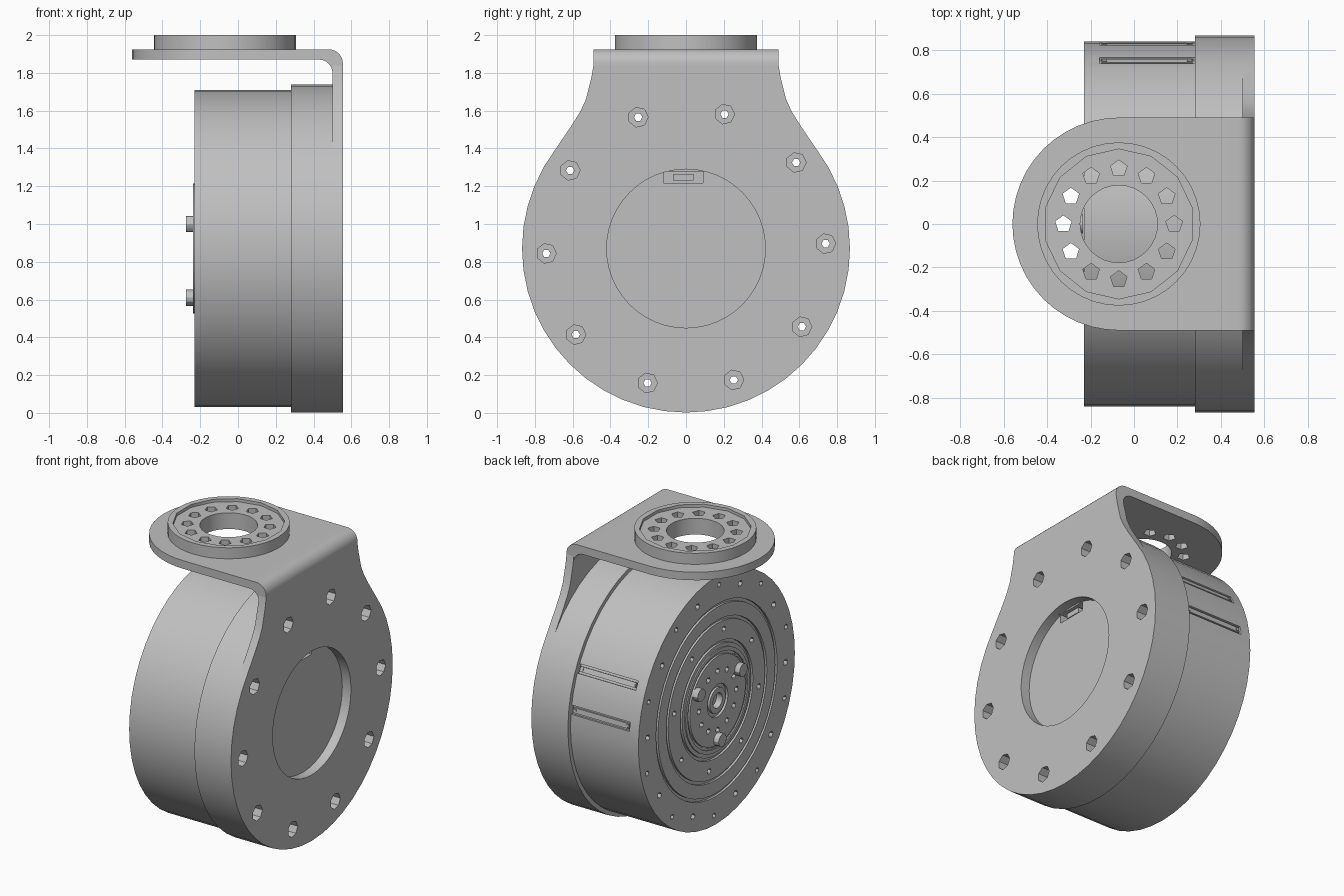
import bpy, bmesh
from math import sin, cos, pi, radians
from mathutils import Matrix, Vector

if "Cube" in bpy.data.objects:
    bpy.data.objects.remove(bpy.data.objects["Cube"], do_unlink=True)

grey = bpy.data.materials.new("machined_grey")
grey.use_nodes = True
colour = (0.527, 0.527, 0.527, 1)
grey.diffuse_color = colour
grey.node_tree.nodes["Principled BSDF"].inputs["Base Color"].default_value = colour

AXLE = 0.87           # height of the motor axis
BODY_R, FLANGE_R = 0.84, 0.868
BACK, SEAM, FACE = -0.23, 0.28, 0.555
HEAD_X = -0.07        # centre of the top ring


def make(name, bm):
    bmesh.ops.recalc_face_normals(bm, faces=bm.faces)
    mesh = bpy.data.meshes.new(name)
    bm.to_mesh(mesh)
    bm.free()
    mesh.materials.append(grey)
    obj = bpy.data.objects.new(name, mesh)
    bpy.context.collection.objects.link(obj)
    return obj


def activate(obj):
    bpy.ops.object.select_all(action='DESELECT')
    obj.select_set(True)
    bpy.context.view_layer.objects.active = obj


def smooth(obj):
    activate(obj)
    bpy.ops.object.shade_smooth_by_angle(angle=radians(30))


def cut(obj, bm):
    cutter = make("cutter", bm)
    cutter.hide_render = True
    mod = obj.modifiers.new("cut", 'BOOLEAN')
    mod.operation, mod.solver, mod.object = 'DIFFERENCE', 'EXACT', cutter
    activate(obj)
    bpy.ops.object.modifier_apply(modifier=mod.name)
    bpy.data.objects.remove(cutter, do_unlink=True)


def lathe(name, profile, steps=48):
    """Revolve (x, radius) points about the motor axis."""
    bm = bmesh.new()
    vs = [bm.verts.new((x, r, AXLE)) for x, r in profile]
    es = [bm.edges.new(pair) for pair in zip(vs, vs[1:])]
    bmesh.ops.spin(bm, geom=vs + es, cent=(0, 0, AXLE), axis=(1, 0, 0),
                   angle=2 * pi, steps=steps, use_duplicate=False)
    bmesh.ops.remove_doubles(bm, verts=bm.verts, dist=0.0001)
    return make(name, bm)


def prism(name, outline, place, lo, hi):
    """Extrude a 2D outline; place maps (u, v, depth) to a point."""
    bm = bmesh.new()
    face = bm.faces.new([bm.verts.new(place(u, v, lo)) for u, v in outline])
    moved = bmesh.ops.extrude_face_region(bm, geom=[face])["geom"]
    shift = Vector(place(0, 0, hi)) - Vector(place(0, 0, lo))
    bmesh.ops.translate(bm, vec=shift,
                        verts=[g for g in moved if isinstance(g, bmesh.types.BMVert)])
    return make(name, bm)


def rod(bm, lo, hi, r, sides, y=0.0, z=AXLE):
    """Cylinder along x."""
    m = Matrix.Translation(((lo + hi) / 2, y, z)) @ Matrix.Rotation(pi / 2, 4, 'Y')
    bmesh.ops.create_cone(bm, cap_ends=True, segments=sides, radius1=r, radius2=r,
                          depth=hi - lo, matrix=m)


def post(bm, lo, hi, r, sides, x=HEAD_X, y=0.0):
    """Cylinder along z."""
    bmesh.ops.create_cone(bm, cap_ends=True, segments=sides, radius1=r, radius2=r,
                          depth=hi - lo, matrix=Matrix.Translation((x, y, (lo + hi) / 2)))


def box(bm, centre, size, turn=0.0):
    """Box, turned about the motor axis."""
    axis = Matrix.Translation((0, 0, AXLE))
    m = axis @ Matrix.Rotation(turn, 4, 'X') @ Matrix.Translation(centre)
    bmesh.ops.create_cube(bm, size=1, matrix=m @ Matrix.Diagonal((*size, 1)))


def rod_ring(bm, lo, hi, r, sides, count, radius, start=0.0):
    for i in range(count):
        a = radians(start) + 2 * pi * i / count
        rod(bm, lo, hi, r, sides, radius * cos(a), AXLE + radius * sin(a))


# Motor housing with grooved rear face and shallow recess in the mounting face
profile = [(BACK, 0)]
for groove in (0.37, 0.52, 0.63):
    profile += [(BACK, groove), (BACK + 0.015, groove),
                (BACK + 0.015, groove + 0.02), (BACK, groove + 0.02)]
profile += [(BACK, BODY_R), (SEAM, BODY_R), (SEAM, FLANGE_R), (FACE, FLANGE_R),
            (FACE, 0.42), (0.49, 0.42), (0.49, 0)]
housing = lathe("motor_housing", profile)

RAILS = (radians(26), radians(8))
bm = bmesh.new()
rod_ring(bm, 0.40, 0.6, 0.053, 7, 10, 0.74, 2)           # flange counterbores
rod_ring(bm, -0.3, BACK + 0.04, 0.018, 6, 10, 0.775, 20)  # rear rim holes
rod_ring(bm, -0.3, BACK + 0.04, 0.02, 6, 8, 0.46, 10)     # rear cover holes
rod(bm, -0.3, -0.18, 0.31, 32)                           # seat for the output disc
box(bm, (0.47, -0.015, 0.378), (0.08, 0.21, 0.06))       # cable socket
for a in RAILS:
    box(bm, (0.06, BODY_R, 0), (0.44, 0.04, 0.06), a)
cut(housing, bm)
bm = bmesh.new()
rod_ring(bm, -0.3, 0.45, 0.022, 6, 10, 0.74, 2)          # through holes
cut(housing, bm)
smooth(housing)

bm = bmesh.new()
box(bm, (0.455, -0.015, 0.378), (0.05, 0.11, 0.035))
make("cable_connector", bm)

# Side rails set in their slots, with end screws
for i, a in enumerate(RAILS):
    bm = bmesh.new()
    box(bm, (0.06, BODY_R - 0.014, 0), (0.42, 0.02, 0.034), a)
    for x in (-0.135, 0.255):
        box(bm, (x, BODY_R - 0.006, 0), (0.02, 0.012, 0.02), a)
    make(f"side_rail_{i + 1}", bm)

# Output disc and drive pins on the rear
disc = lathe("output_disc", [
    (-0.175, 0), (-0.175, 0.305), (-0.228, 0.305), (-0.228, 0.345), (-0.238, 0.345),
    (-0.238, 0.32), (-0.225, 0.32), (-0.225, 0.30), (-0.238, 0.30), (-0.238, 0.11),
    (-0.222, 0.11), (-0.222, 0.085), (-0.238, 0.085), (-0.238, 0.05),
    (-0.195, 0.05), (-0.195, 0)], 32)
bm = bmesh.new()
rod_ring(bm, -0.3, -0.2, 0.02, 6, 12, 0.2)
cut(disc, bm)
smooth(disc)
bm = bmesh.new()
rod_ring(bm, -0.275, -0.2, 0.043, 12, 3, 0.26, 30)
smooth(make("drive_pins", bm))

# Bracket neck, flaring down to the flange
side = [(0.49, 1.84), (0.5, 1.78), (0.53, 1.66), (0.56, 1.595), (0.61, 1.515), (0.702, 1.38)]
arc = [(0.862 * cos(radians(a)), AXLE + 0.862 * sin(radians(a))) for a in range(42, 139, 6)]
outline = side + arc + [(-y, z) for y, z in reversed(side)]
smooth(prism("bracket_neck", outline, lambda y, z, d: (d, y, z), 0.5, FACE))


# Rounded bend joining neck and top plate
def quarter(cx, cz, r):
    return [(cx + r * sin(pi / 2 * i / 8), cz + r * cos(pi / 2 * i / 8)) for i in range(9)]


outer = quarter(FACE - 0.075, 1.85, 0.075)
inner = quarter(0.43, 1.80, 0.07)
bend = ([(0.4, 1.925)] + outer + [(FACE, 1.84), (0.5, 1.84)]
        + [p for p in reversed(inner) if p[1] < 1.84 and p[1] > 1.801] + [])
# The inner curve continues below the neck joint, so follow it in one strip
bend = [(0.4, 1.925)] + outer + [(FACE, 1.8)] + inner[::-1] + [(0.4, 1.87)]
smooth(prism("bracket_bend", bend, lambda x, z, d: (x, d, z), -0.49, 0.49))

# Top plate with round end
tip = [(HEAD_X - 0.49 * sin(pi * i / 24), 0.49 * cos(pi * i / 24)) for i in range(25)]
plate = prism("bracket_top", [(0.4, 0.49)] + tip + [(0.4, -0.49)],
              lambda x, y, d: (x, y, d), 1.87, 1.925)

# Mounting ring on the plate
bm = bmesh.new()
post(bm, 1.925, 2.0, 0.376, 40)
ring = make("mounting_ring", bm)
bm = bmesh.new()
post(bm, 1.98, 2.1, 0.345, 14)
cut(ring, bm)

# Centre bore and bolt circle through ring and plate
for part in (ring, plate):
    bm = bmesh.new()
    post(bm, 1.8, 2.1, 0.178, 32)
    for i in range(12):
        a = 2 * pi * i / 12
        post(bm, 1.8, 2.1, 0.04, 5, HEAD_X + 0.255 * cos(a), 0.255 * sin(a))
    cut(part, bm)
    smooth(part)
